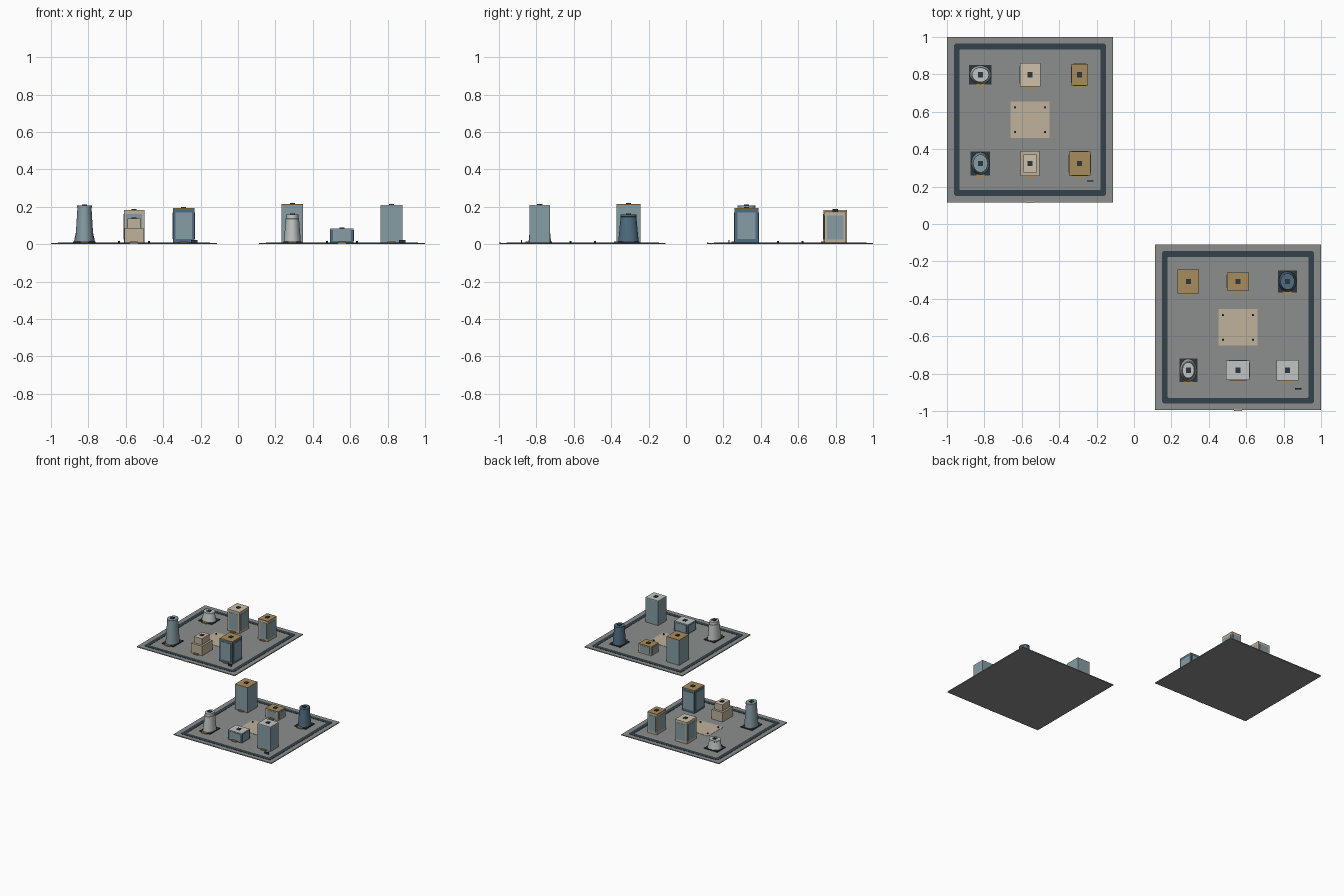
import bpy, bmesh, math

if "Cube" in bpy.data.objects:
    bpy.data.objects.remove(bpy.data.objects["Cube"])

# palette (sRGB values converted to linear)
def material(name, rgb):
    m = bpy.data.materials.new(name)
    m.diffuse_color = [(c / 255) ** 2.2 for c in rgb] + [1]
    m.use_nodes = True
    m.node_tree.nodes["Principled BSDF"].inputs["Base Color"].default_value = m.diffuse_color
    return m

MATS = {n: material(n, c) for n, c in {
    "pavement": (138, 141, 139), "slate": (54, 68, 76), "beige": (190, 176, 154),
    "tan": (166, 139, 92), "white": (190, 196, 194), "steel": (133, 156, 163),
    "navy": (80, 108, 128), "dark": (50, 58, 64), "cream": (205, 192, 170)}.items()}
BASE = 0.007


def finish(bm, name, mat):
    bmesh.ops.recalc_face_normals(bm, faces=bm.faces)
    me = bpy.data.meshes.new(name)
    bm.to_mesh(me)
    bm.free()
    me.materials.append(MATS[mat])
    ob = bpy.data.objects.new(name, me)
    bpy.context.collection.objects.link(ob)
    return ob


# box from centre, half sizes and bottom/top heights
def box(name, x, y, hx, hy, z0, z1, mat):
    bm = bmesh.new()
    bmesh.ops.create_cube(bm, size=2)
    for v in bm.verts:
        v.co = (x + v.co.x * hx, y + v.co.y * hy, z1 if v.co.z > 0 else z0)
    return finish(bm, name, mat)


# elliptical body swept from (radius factor, height) pairs
def lathe(name, x, y, rx, ry, profile, mat, n=28):
    bm = bmesh.new()
    rings = []
    for f, z in profile:
        rings.append([bm.verts.new((x + rx * f * math.cos(2 * math.pi * i / n),
                                    y + ry * f * math.sin(2 * math.pi * i / n), z))
                      for i in range(n)])
    for a, b in zip(rings, rings[1:]):
        for i in range(n):
            bm.faces.new((a[i], a[(i + 1) % n], b[(i + 1) % n], b[i]))
    bm.faces.new(rings[0])
    bm.faces.new(rings[-1])
    ob = finish(bm, name, mat)
    bpy.ops.object.select_all(action='DESELECT')
    bpy.context.view_layer.objects.active = ob
    ob.select_set(True)
    bpy.ops.object.shade_smooth_by_angle(angle=math.radians(30))
    return ob


# square road loop with chamfered corners
def road_loop(x, y, outer, inner, z0, z1):
    bm = bmesh.new()
    def ring(r, c, z):
        pts = [(r, c - r), (r, r - c), (r - c, r), (c - r, r),
               (-r, r - c), (-r, c - r), (c - r, -r), (r - c, -r)]
        return [bm.verts.new((x + px, y + py, z)) for px, py in pts]
    loops = [ring(outer, 0.01, z0), ring(outer, 0.01, z1),
             ring(inner, 0.004, z1), ring(inner, 0.004, z0)]
    for k in range(4):
        a, b = loops[k], loops[(k + 1) % 4]
        for i in range(8):
            bm.faces.new((a[i], a[(i + 1) % 8], b[(i + 1) % 8], b[i]))
    finish(bm, "road_loop", "slate")


def roof_and_step(x, y, hy, h, edge):
    box("roof_hatch", x, y, 0.013, 0.014, h - 0.001, h + 0.005, "dark")
    box("entry_step", x, y - edge - 0.004, 0.022, 0.009, BASE, BASE + 0.008, "tan")


# rectangular tower with raised wall panels and a roof slab
def block(x, y, hx, hy, h, wall, panel, roof):
    box("tower_body", x, y, hx, hy, BASE, h - 0.006, wall)
    if panel:
        z0, z1 = 0.1 * h + 0.008, h - 0.12 * h
        box("panel_front_back", x, y, hx * 0.76, hy + 0.002, z0, z1, panel)
        box("panel_sides", x, y, hx + 0.002, hy * 0.76, z0, z1, panel)
    box("roof_slab", x, y, hx, hy, h - 0.006, h, roof)
    roof_and_step(x, y, hy, h, hy)


# tapered oval tower on a dark plinth
def round_tower(x, y, hx, hy, h, wall, neck=False):
    box("plinth", x, y, hx, hy, BASE, BASE + 0.007, "dark")
    z = BASE + 0.007
    prof = [(1, z), (0.79, h - 0.022), (0.73, h - 0.02), (0.7, h)] if neck else \
           [(1, z), (0.77, h - 0.012), (0.8, h - 0.011), (0.8, h)]
    lathe("oval_tower", x, y, hx * 0.94, hy * 0.94, prof, wall)
    roof_and_step(x, y, hy, h, hy)


# setback tower of two tiers
def stepped(x, y, hx, hy, h):
    box("lower_tier", x, y, hx, hy, BASE, h * 0.62, "beige")
    box("upper_tier", x, y, hx * 0.7, hy * 0.74, h * 0.62, h - 0.004, "beige")
    box("upper_roof", x, y, hx * 0.7, hy * 0.74, h - 0.004, h, "cream")
    roof_and_step(x, y, hy, h, hy)


# shared ground tile of each city block
def ground(cx, cy):
    box("ground_tile", cx, cy, 0.4445, 0.4425, 0, BASE, "pavement")
    box("front_tab", cx, cy - 0.442, 0.022, 0.0045, 0.001, BASE + 0.001, "cream")
    road_loop(cx, cy, 0.407, 0.376, 0.004, BASE + 0.002)
    box("plaza", cx, cy, 0.105, 0.097, 0.004, BASE + 0.002, "beige")
    for sx in (-1, 1):
        for sy in (-1, 1):
            lathe("plaza_post", cx + sx * 0.08, cy + sy * 0.066, 0.006, 0.006,
                  [(1, BASE), (1, 0.018)], "dark", 10)
    box("small_sign", cx + 0.322, cy - 0.328, 0.018, 0.003, BASE, 0.022, "dark")


DX, DY = 0.265, 0.237

# back-left city block
cx, cy = -0.5555, 0.5575
ground(cx, cy)
cy += 0.003
round_tower(cx - DX, cy + DY, 0.060, 0.052, 0.085, "white")
block(cx, cy + DY, 0.055, 0.062, 0.183, "beige", "steel", "cream")
block(cx + DX, cy + DY, 0.044, 0.057, 0.175, "beige", "steel", "tan")
round_tower(cx - DX, cy - DY, 0.052, 0.064, 0.207, "steel")
stepped(cx, cy - DY, 0.050, 0.066, 0.138)
block(cx + DX, cy - DY, 0.0575, 0.064, 0.194, "navy", "steel", "tan")

# front-right city block
cx, cy = 0.5555, -0.5525
ground(cx, cy)
cy += 0.008
round_tower(cx + DX, cy + DY, 0.050, 0.058, 0.158, "navy")
block(cx, cy + DY, 0.058, 0.047, 0.080, "beige", "steel", "tan")
block(cx - DX, cy + DY, 0.058, 0.064, 0.214, "steel", None, "tan")
round_tower(cx - DX, cy - DY, 0.048, 0.064, 0.158, "white", True)
block(cx, cy - DY, 0.063, 0.052, 0.085, "navy", "steel", "white")
block(cx + DX, cy - DY, 0.058, 0.054, 0.209, "steel", None, "white")
